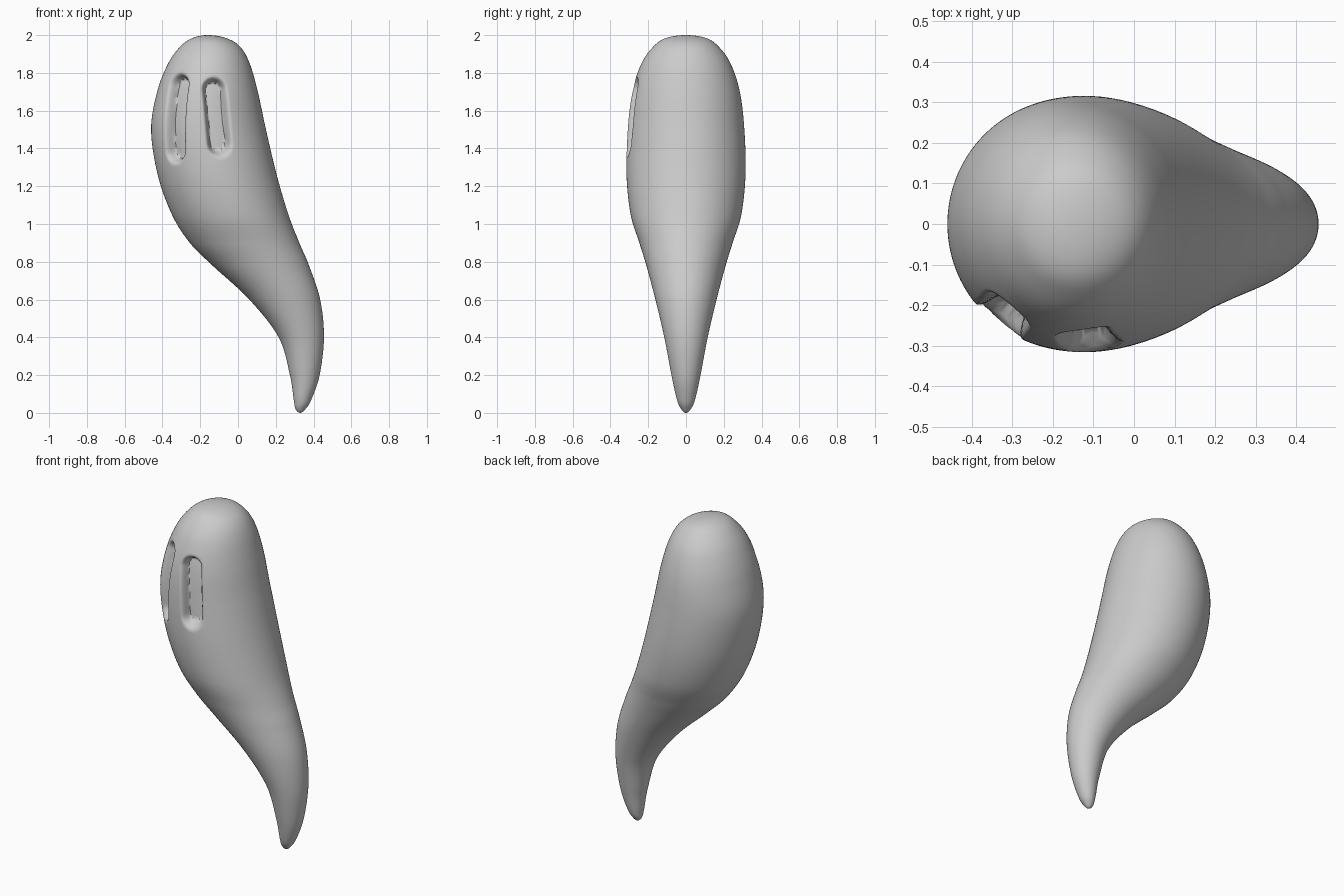
import bpy
import bmesh
from math import sin, cos, pi, radians, hypot
from mathutils import Vector

if "Cube" in bpy.data.objects:
    bpy.data.objects.remove(bpy.data.objects["Cube"], do_unlink=True)

# Body stations from tail tip to crown: height, right edge x, left edge x, half depth
STATIONS = [Vector(s) for s in (
    (0, .33, .33, 0), (.02, .305, .357, .025), (.07, .295, .388, .048),
    (.2, .275, .432, .077), (.4, .215, .455, .115), (.6, .06, .435, .162),
    (.78, -.135, .376, .21), (.9, -.255, .325, .247), (1.05, -.35, .267, .293),
    (1.26, -.425, .205, .315), (1.5, -.46, .148, .309), (1.7, -.428, .105, .285),
    (1.85, -.37, .062, .236), (1.94, -.305, .01, .172), (1.985, -.24, -.065, .105),
    (2, -.16, -.16, 0))]
STEPS, SEGMENTS = 16, 176
AXIS_X = -.157

# Eye slots: facing angle, sideways offset and height of the lower and upper ends
EYES = [(radians(-36), (0, 1.39), (0, 1.73)),
        (radians(9), (.01, 1.425), (-.012, 1.71))]
EYE_RADIUS, RIM, DEPTH = .04, .035, .06


def mirrored(s):
    """Continue the outline over a pole by swapping its sides."""
    return Vector((s[0], s[2], s[1], -s[3]))


def spline(a, b, c, d, t):
    return .5 * (2 * b + (c - a) * t + (2 * a - 5 * b + 4 * c - d) * t ** 2
                 + (3 * b - a - 3 * c + d) * t ** 3)


def slot_distance(u, z, low, high):
    p, a, b = Vector((u, z)), Vector(low), Vector(high)
    t = max(0, min(1, (p - a).dot(b - a) / (b - a).length_squared))
    return (p - a - t * (b - a)).length


def press_eyes(p):
    """Push a surface point inward where it lies in an eye slot."""
    for angle, low, high in EYES:
        outward = Vector((sin(angle), -cos(angle), 0))
        across = Vector((cos(angle), sin(angle), 0))
        rel = p - Vector((AXIS_X, 0, 0))
        if rel.dot(outward) <= 0:
            continue
        d = slot_distance(rel.dot(across), p.z, low, high)
        k = max(0, min(1, 1 - (d - EYE_RADIUS) / RIM))
        p = p - outward * DEPTH * k ** 2
    return p


# Sample the outline smoothly between the stations
padded = [mirrored(STATIONS[1])] + STATIONS + [mirrored(STATIONS[-2])]
sections = [spline(*padded[i:i + 4], j / STEPS)
            for i in range(len(STATIONS) - 1) for j in range(STEPS)][1:]

# Loft elliptical rings, packed more tightly on the face side
bm = bmesh.new()
rings = []
for z, x0, x1, depth in sections:
    ring = []
    for k in range(SEGMENTS):
        u = 2 * pi * k / SEGMENTS
        a = u - .5 * sin(u) + radians(-12)
        p = Vector(((x0 + x1) / 2 + (x1 - x0) / 2 * sin(a), -depth * cos(a), z))
        ring.append(bm.verts.new(press_eyes(p)))
    rings.append(ring)
tip, crown = (bm.verts.new((s[1], 0, s[0])) for s in (STATIONS[0], STATIONS[-1]))
for k in range(SEGMENTS):
    n = (k + 1) % SEGMENTS
    bm.faces.new((tip, rings[0][n], rings[0][k]))
    bm.faces.new((crown, rings[-1][k], rings[-1][n]))
    for lower, upper in zip(rings, rings[1:]):
        bm.faces.new((lower[k], lower[n], upper[n], upper[k]))
bmesh.ops.recalc_face_normals(bm, faces=bm.faces)

mesh = bpy.data.meshes.new("ghost_body")
bm.to_mesh(mesh)
bm.free()
body = bpy.data.objects.new("ghost_body", mesh)
bpy.context.collection.objects.link(body)

# Single pale grey surface
grey = bpy.data.materials.new("pale_grey")
grey.use_nodes = True
color = (.6, .6, .6, 1)
grey.diffuse_color = color
grey.node_tree.nodes["Principled BSDF"].inputs["Base Color"].default_value = color
mesh.materials.append(grey)

bpy.ops.object.select_all(action="DESELECT")
body.select_set(True)
bpy.context.view_layer.objects.active = body
bpy.ops.object.shade_smooth_by_angle(angle=radians(50))
